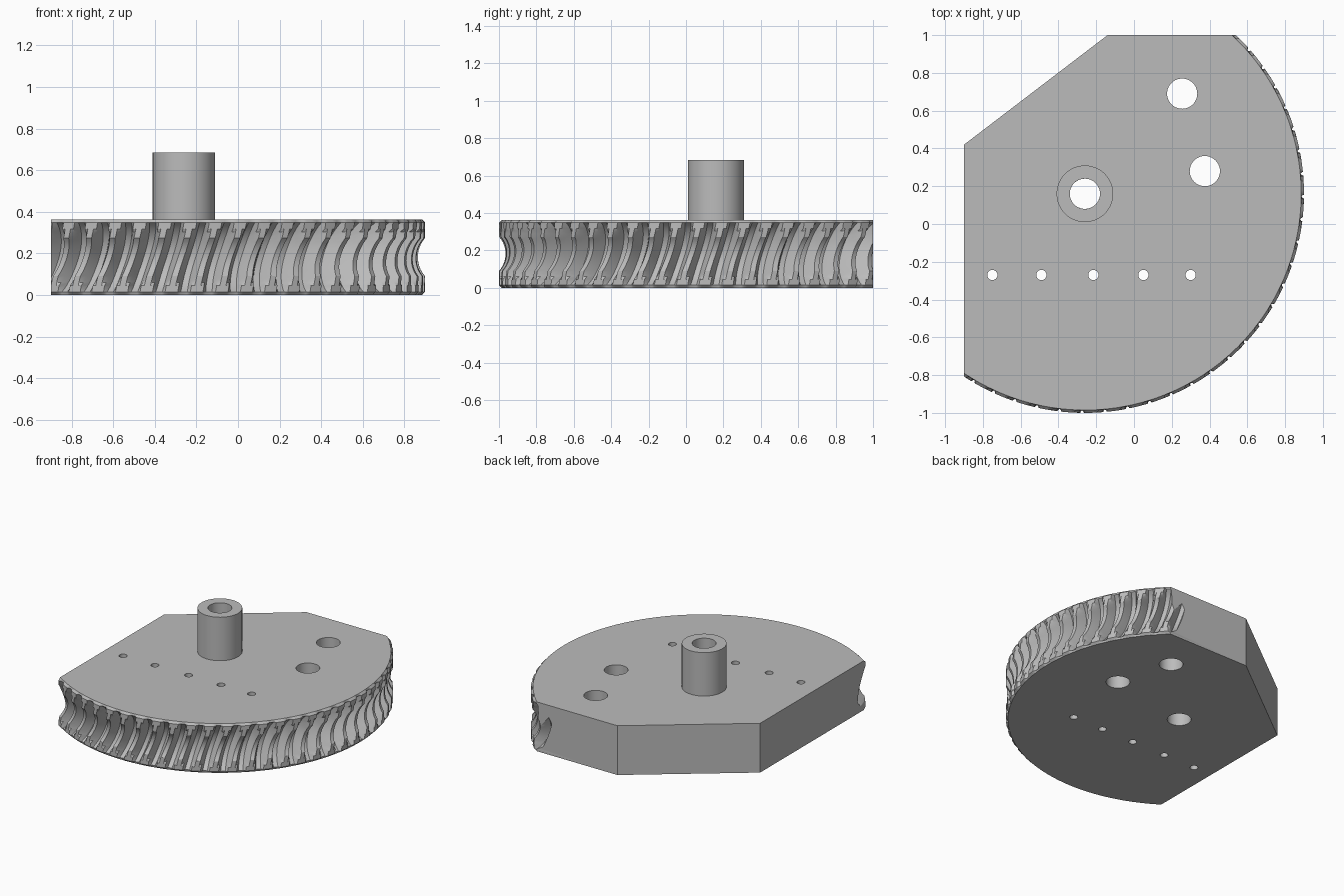
import bpy, bmesh
from math import pi, sin, cos, sqrt, atan2, radians
from mathutils import Matrix

cube = bpy.data.objects.get("Cube")
if cube:
    bpy.data.objects.remove(cube)

CX, CY = -0.26, 0.16        # gear axis
RIM, HEIGHT, TEETH = 1.16, 0.364, 60
HALF = HEIGHT / 2
PITCH = 2 * pi / TEETH
WORM_DIST = 1.263           # distance from gear axis to mating worm axis
WORM_MINOR, WORM_MAJOR = 0.138, 0.203
WORM_LEAD = 0.36
CHAMFER = 0.015

grey = bpy.data.materials.new("metal grey")
grey.use_nodes = True
colour = (0.5, 0.5, 0.5, 1)
grey.diffuse_color = colour
grey.node_tree.nodes["Principled BSDF"].inputs["Base Color"].default_value = colour


def make_object(name, bm):
    bmesh.ops.recalc_face_normals(bm, faces=bm.faces[:])
    mesh = bpy.data.meshes.new(name)
    bm.to_mesh(mesh)
    bm.free()
    mesh.materials.append(grey)
    obj = bpy.data.objects.new(name, mesh)
    bpy.context.collection.objects.link(obj)
    return obj


def activate(obj):
    bpy.ops.object.select_all(action="DESELECT")
    obj.select_set(True)
    bpy.context.view_layer.objects.active = obj


def cut(obj, cutter, operation):
    cutter.hide_render = True
    mod = obj.modifiers.new("cut", "BOOLEAN")
    mod.object, mod.operation, mod.solver = cutter, operation, "EXACT"
    activate(obj)
    bpy.ops.object.modifier_apply(modifier=mod.name)
    bpy.data.objects.remove(cutter)


def smooth(obj):
    activate(obj)
    bpy.ops.object.shade_smooth_by_angle(angle=radians(30))


def rim_radius(z, worm_radius):
    # Chamfered blank, hollowed by the worm's round section
    blank = RIM - max(0, abs(z) - (HALF - CHAMFER))
    if abs(z) >= worm_radius:
        return blank
    return min(blank, WORM_DIST - sqrt(worm_radius ** 2 - z * z))


# Toothed wheel: columns follow the slanted grooves
bm = bmesh.new()
ROWS = 22
inner = HALF - CHAMFER
heights = [-HALF] + [-inner + 2 * inner * i / ROWS for i in range(ROWS + 1)] + [HALF]
columns = [(-0.38, 0), (-0.25, 0.5), (-0.13, 1), (0.13, 1), (0.25, 0.5), (0.38, 0)]
rings = []
for z in heights:
    lean = WORM_LEAD * atan2(z, WORM_DIST - 1.1) / (2 * pi) / RIM
    ring = []
    for tooth in range(TEETH):
        for offset, depth in columns:
            a = -pi / 2 - 0.065 + (tooth + offset) * PITCH + lean
            r = rim_radius(z, WORM_MINOR + depth * (WORM_MAJOR - WORM_MINOR))
            ring.append(bm.verts.new((CX + r * cos(a), CY + r * sin(a), z + HALF)))
    rings.append(ring)
for low, high in zip(rings, rings[1:]):
    for i in range(len(low)):
        j = (i + 1) % len(low)
        bm.faces.new((low[i], low[j], high[j], high[i]))
bm.faces.new(rings[0])
bm.faces.new(rings[-1])
wheel = make_object("toothed_wheel", bm)

# Straight trimmed sides
bm = bmesh.new()
outline = [(-0.9, -2), (2, -2), (2, 1), (-0.14, 1), (-0.9, 0.42)]
base = bm.faces.new([bm.verts.new((x, y, -1)) for x, y in outline])
top = bmesh.ops.extrude_face_region(bm, geom=[base])["geom"]
bmesh.ops.translate(bm, vec=(0, 0, 3), verts=[v for v in top if isinstance(v, bmesh.types.BMVert)])
cut(wheel, make_object("trim_cutter", bm), "INTERSECT")

# Through holes: bore, two large, a row of five small
holes = [(CX, CY, 0.08), (0.255, 0.69, 0.08), (0.375, 0.28, 0.08)]
holes += [(x, -0.27, 0.027) for x in (-0.75, -0.49, -0.215, 0.05, 0.3)]
bm = bmesh.new()
for x, y, r in holes:
    bmesh.ops.create_cone(bm, cap_ends=True, segments=40, radius1=r, radius2=r,
                          depth=2, matrix=Matrix.Translation((x, y, 0)))
cut(wheel, make_object("hole_cutter", bm), "DIFFERENCE")
smooth(wheel)

# Hub: tube standing on the wheel
bm = bmesh.new()
SEGMENTS = 48
profile = [(0.08, HEIGHT), (0.15, HEIGHT), (0.15, 0.685), (0.08, 0.685)]
loops = [[bm.verts.new((CX + r * cos(2 * pi * i / SEGMENTS), CY + r * sin(2 * pi * i / SEGMENTS), z))
          for i in range(SEGMENTS)] for r, z in profile]
for k in range(3):
    for i in range(SEGMENTS):
        j = (i + 1) % SEGMENTS
        bm.faces.new((loops[k][i], loops[k][j], loops[k + 1][j], loops[k + 1][i]))
for i in range(SEGMENTS):
    j = (i + 1) % SEGMENTS
    bm.faces.new((loops[3][i], loops[3][j], loops[0][j], loops[0][i]))
hub = make_object("hub", bm)
smooth(hub)
